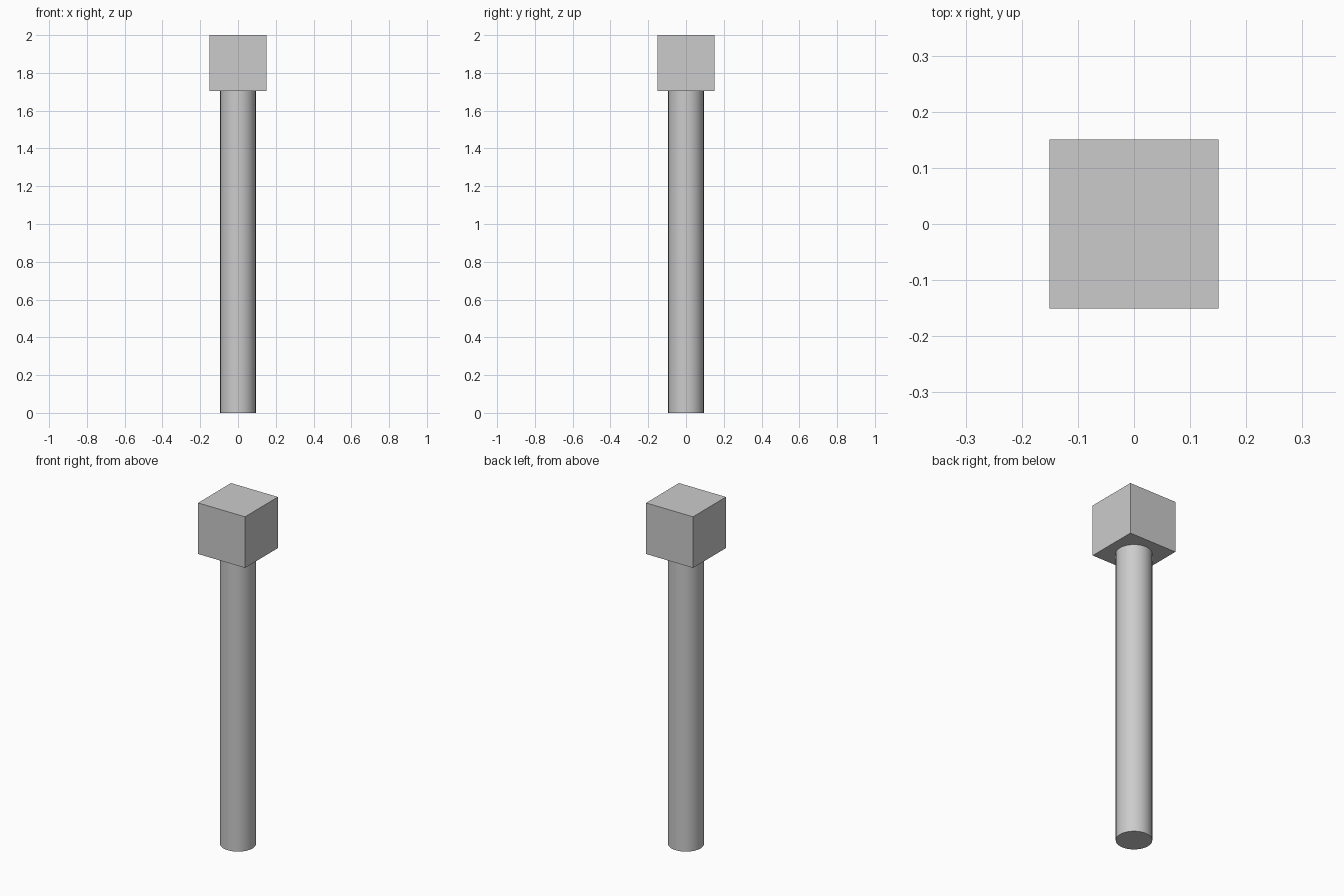
import bpy
import math

if "Cube" in bpy.data.objects:
    bpy.data.objects.remove(bpy.data.objects["Cube"])

HEAD = 0.302      # width of the square head
HEAD_Z = 1.703    # underside of the head
TOP = 2.0
RADIUS = 0.094

# Round shaft, smooth sides with sharp end rims
bpy.ops.mesh.primitive_cylinder_add(vertices=64, radius=RADIUS, depth=HEAD_Z,
                                    location=(0, 0, HEAD_Z / 2))
shaft = bpy.context.object
shaft.name = "shaft"
bpy.ops.object.shade_smooth_by_angle(angle=math.radians(30))

# Block head on top of the shaft
bpy.ops.mesh.primitive_cube_add(size=1, location=(0, 0, (HEAD_Z + TOP) / 2))
head = bpy.context.object
head.name = "head"
head.scale = (HEAD, HEAD, TOP - HEAD_Z)
bpy.ops.object.transform_apply(location=False, rotation=False, scale=True)
